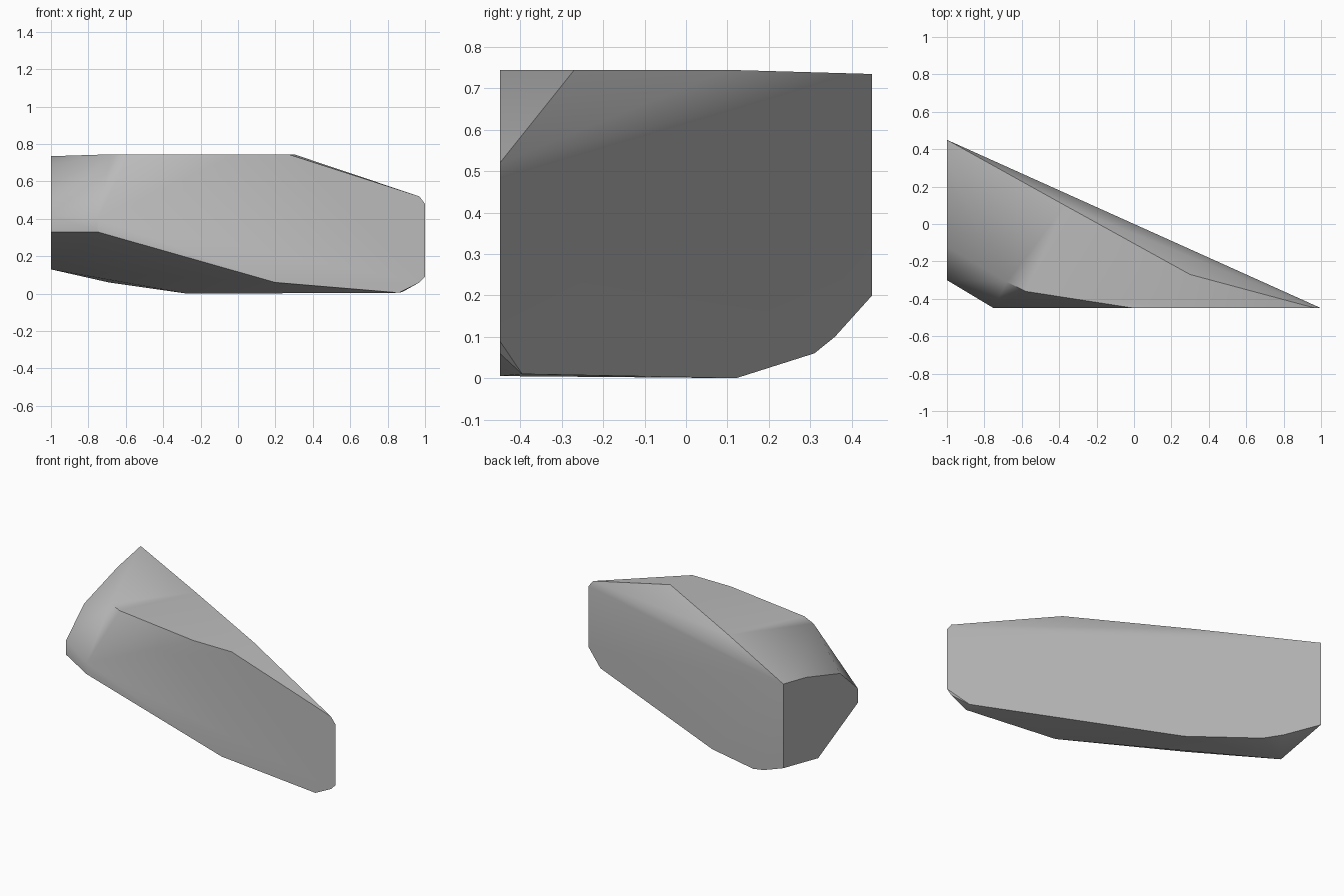
import bpy
import bmesh
import math

# Remove the default cube
default_cube = bpy.data.objects.get("Cube")
if default_cube:
    bpy.data.objects.remove(default_cube, do_unlink=True)


def make_material(name, colour):
    """Plain flat material with matching viewport and render colour."""
    material = bpy.data.materials.new(name)
    material.use_nodes = True
    material.diffuse_color = colour
    shader = material.node_tree.nodes["Principled BSDF"]
    shader.inputs["Base Color"].default_value = colour
    return material


def hull_object(name, points, material):
    """Wrap the facet outlines in one closed convex mesh."""
    bm = bmesh.new()
    for point in points:
        bm.verts.new(point)
    bmesh.ops.remove_doubles(bm, verts=bm.verts, dist=0.001)
    result = bmesh.ops.convex_hull(bm, input=bm.verts)
    unused = {item for key in ("geom_interior", "geom_unused")
              for item in result[key] if isinstance(item, bmesh.types.BMVert)}
    bmesh.ops.delete(bm, geom=list(unused), context="VERTS")
    bmesh.ops.dissolve_limit(bm, angle_limit=math.radians(0.5),
                             verts=bm.verts, edges=bm.edges)
    bmesh.ops.recalc_face_normals(bm, faces=bm.faces)
    mesh = bpy.data.meshes.new(name)
    bm.to_mesh(mesh)
    bm.free()
    mesh.materials.append(material)
    obj = bpy.data.objects.new(name, mesh)
    bpy.context.collection.objects.link(obj)
    return obj


front_y = -0.45
end_x = -1
top_z = 0.745

# Flat front facet, as x and z
front_outline = [(-0.75, 0.33), (-0.75, 0.4), (0, top_z), (0.27, top_z),
                 (0.97, 0.52), (1, 0.48), (1, 0.09), (0.97, 0.06),
                 (0.86, 0.005), (0.2, 0.06)]

# Long diagonal back facet, as x and z
back_outline = [(-1, 0.735), (1, 0.48), (1, 0.09), (0.88, 0.01),
                (-0.27, 0), (-0.69, 0.06), (-0.8, 0.1), (-1, 0.2)]

# Broken left end facet, as y and z
end_outline = [(0.22, 0.69), (-0.12, 0.585), (-0.3, 0.42),
               (-0.3, 0.33), (0.1, 0.13)]

# Flat top facet, as x and y
top_outline = [(-0.68, -0.31), (-0.58, -0.36), (0.3, -0.27), (-0.37, 0.1)]

points = [(x, front_y, z) for x, z in front_outline]
points += [(x, front_y * x, z) for x, z in back_outline]
points += [(end_x, y, z) for y, z in end_outline]
points += [(x, y, top_z) for x, y in top_outline]

stone = make_material("stone grey", (0.5, 0.5, 0.5, 1))
rock = hull_object("rock_slab", points, stone)

# Soft shading over shallow breaks, crisp main edges
bpy.ops.object.select_all(action="DESELECT")
rock.select_set(True)
bpy.context.view_layer.objects.active = rock
bpy.ops.object.shade_smooth_by_angle(angle=math.radians(30))
